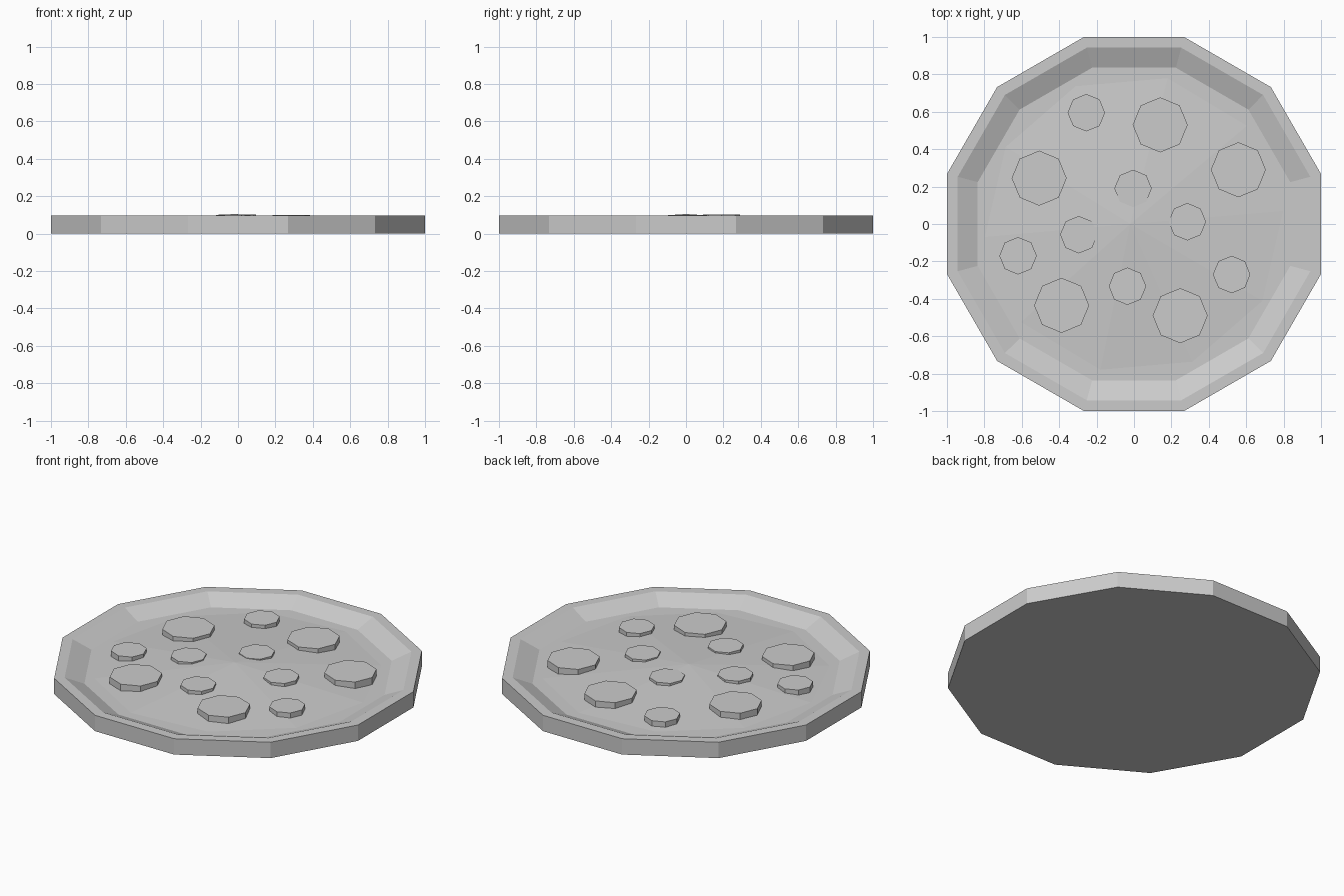
import bpy, bmesh, math

if "Cube" in bpy.data.objects:
    bpy.data.objects.remove(bpy.data.objects["Cube"])


def ring(bm, sides, radius, z, phase=0.0, cx=0.0, cy=0.0):
    return [bm.verts.new((cx + radius * math.cos(phase + 2 * math.pi * i / sides),
                          cy + radius * math.sin(phase + 2 * math.pi * i / sides), z))
            for i in range(sides)]


def bridge(bm, a, b):
    n = len(a)
    for i in range(n):
        j = (i + 1) % n
        bm.faces.new((a[i], a[j], b[j], b[i]))


def finish(bm, name):
    bmesh.ops.recalc_face_normals(bm, faces=bm.faces)
    mesh = bpy.data.meshes.new(name)
    bm.to_mesh(mesh)
    bm.free()
    obj = bpy.data.objects.new(name, mesh)
    bpy.context.collection.objects.link(obj)
    return obj


# Twelve-sided crust: base, outer wall, flat rim, sloped inner wall, floor
bm = bmesh.new()
step = math.radians(15)
profile = [(1.035, 0.0), (1.035, 0.097), (0.976, 0.097), (0.865, 0.05)]
rings = [ring(bm, 12, r, z, step) for r, z in profile]
for a, b in zip(rings, rings[1:]):
    bridge(bm, a, b)
bm.faces.new(rings[0][::-1])
bm.faces.new(rings[-1])
finish(bm, "crust")

# Low cheese cone rising to the middle
bm = bmesh.new()
edge = ring(bm, 10, 0.80, 0.051, math.radians(5))
apex = bm.verts.new((-0.02, 0.0, 0.105))
for i in range(10):
    bm.faces.new((edge[i], edge[(i + 1) % 10], apex))
bm.faces.new(edge[::-1])
finish(bm, "cheese")

# Octagonal topping slices: large and small
large = [(0.14, 0.53), (-0.507, 0.245), (0.558, 0.29), (-0.387, -0.435), (0.247, -0.49)]
small = [(-0.255, 0.595), (-0.005, 0.19), (0.285, 0.012), (-0.295, -0.057),
         (-0.62, -0.17), (-0.035, -0.333), (0.522, -0.27)]
for label, radius, spots in (("large_slice", 0.147, large), ("small_slice", 0.1, small)):
    for k, (x, y) in enumerate(spots):
        top = 0.096 if label == "large_slice" else 0.107 - 0.03 * math.hypot(x, y)
        bm = bmesh.new()
        low = ring(bm, 8, radius, top - 0.043, 0, x, y)
        high = ring(bm, 8, radius, top, 0, x, y)
        bridge(bm, low, high)
        bm.faces.new(low[::-1])
        bm.faces.new(high)
        finish(bm, f"{label}_{k + 1}")
